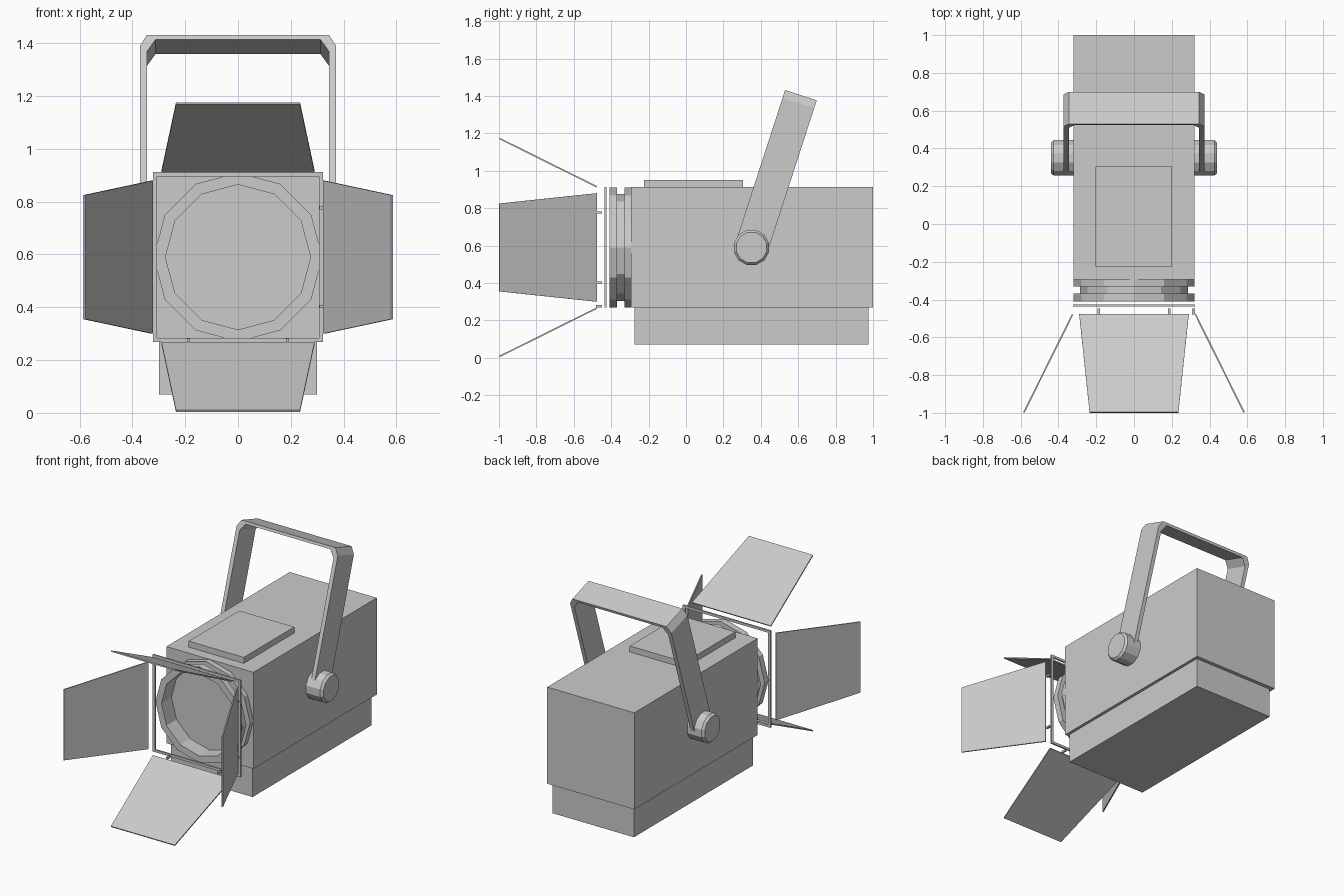
import bpy, bmesh, math
from mathutils import Matrix, Vector

if "Cube" in bpy.data.objects:
    bpy.data.objects.remove(bpy.data.objects["Cube"])

CZ = 0.59  # height of the optical axis


def make(name, verts, faces):
    me = bpy.data.meshes.new(name)
    me.from_pydata([tuple(v) for v in verts], [], faces)
    bm = bmesh.new()
    bm.from_mesh(me)
    bmesh.ops.recalc_face_normals(bm, faces=bm.faces)
    bm.to_mesh(me)
    bm.free()
    ob = bpy.data.objects.new(name, me)
    bpy.context.collection.objects.link(ob)
    return ob


def prism(name, a, b):
    """Solid between two matching outlines."""
    n = len(a)
    faces = [list(range(n)), list(range(n, 2 * n))]
    faces += [[i, (i + 1) % n, n + (i + 1) % n, n + i] for i in range(n)]
    return make(name, list(a) + list(b), faces)


def box(name, x0, x1, y0, y1, z0, z1):
    def ring(z):
        return [(x0, y0, z), (x1, y0, z), (x1, y1, z), (x0, y1, z)]
    return prism(name, ring(z0), ring(z1))


def lathe(name, profile, n=12, offset=0.0):
    """Revolve (axial, radius) points about local z; ends are capped."""
    verts, faces = [], []
    for h, r in profile:
        for i in range(n):
            t = 2 * math.pi * i / n + offset
            verts.append((r * math.cos(t), r * math.sin(t), h))
    m = len(profile)
    for k in range(m - 1):
        for i in range(n):
            j = (i + 1) % n
            faces.append([k * n + i, k * n + j, (k + 1) * n + j, (k + 1) * n + i])
    faces += [list(range(n)), list(range((m - 1) * n, m * n))]
    return make(name, verts, faces)


# Housing
box("housing", -0.32, 0.32, -0.295, 1.0, 0.27, 0.912)
box("lower_housing", -0.30, 0.30, -0.275, 0.975, 0.07, 0.27)
box("top_plate", -0.205, 0.20, -0.225, 0.305, 0.912, 0.952)

# Lens barrel: two flanges, a neck and a recessed lens
barrel = lathe("lens_barrel", [
    (0.29, 0.32), (0.33, 0.32), (0.33, 0.285), (0.368, 0.285), (0.368, 0.32),
    (0.41, 0.32), (0.41, 0.275), (0.305, 0.275)])
barrel.matrix_world = Matrix.Translation((0, 0, CZ)) @ Matrix.Rotation(math.pi / 2, 4, 'X')

# Square door frame, doors and hinge pins
H, T = 0.322, 0.016
for k, side in enumerate(("top", "right", "bottom", "left")):
    R = Matrix.Translation((0, 0, CZ)) @ Matrix.Rotation(k * math.pi / 2, 4, 'Y')
    e = H - T if k % 2 else H
    bar = box("frame_bar_" + side, -e, e, -0.436, -0.425, H - T, H)
    bar.matrix_world = R
    quad = [Vector(p) for p in ((-0.29, -0.478, 0.325), (0.29, -0.478, 0.325),
                                (0.235, -0.998, 0.583), (-0.235, -0.998, 0.583))]
    off = Vector((0, 0.444, 0.896)) * 0.004
    door = prism("barn_door_" + side, [p + off for p in quad], [p - off for p in quad])
    door.matrix_world = R
    if side in ("right", "bottom"):
        for s in (-1, 1):
            pin = box("hinge_pin_" + side, s * 0.187 - 0.006, s * 0.187 + 0.006,
                      -0.48, -0.448, 0.308, 0.322)
            pin.matrix_world = R

# Tilted yoke: strip outline in local x/z, extruded across its width
outer = [(0.372, 0.0), (0.372, 0.812), (0.345, 0.856)]
inner = [(0.345, 0.0), (0.345, 0.79), (0.312, 0.838)]
path = list(zip(outer, inner))
path += [((-o[0], o[1]), (-i[0], i[1])) for o, i in reversed(path)]
verts, faces = [], []
for o, i in path:
    for x, z in (o, i):
        verts += [(x, -0.089, z), (x, 0.089, z)]
for k in range(len(path) - 1):
    a, b = 4 * k, 4 * k + 4
    for p, q in ((0, 1), (1, 3), (3, 2), (2, 0)):
        faces.append([a + p, a + q, b + q, b + p])
faces += [[0, 1, 3, 2], [len(verts) - 4 + i for i in (0, 1, 3, 2)]]
yoke = make("yoke", verts, faces)
yoke.matrix_world = Matrix.Translation((0, 0.35, CZ)) @ Matrix.Rotation(math.radians(-18), 4, 'X')

# Pivot knobs
for s, side in ((1, "right"), (-1, "left")):
    knob = lathe("knob_" + side, [(0.315, 0.097), (0.425, 0.097), (0.44, 0.084)],
                 12, math.pi / 12)
    knob.matrix_world = (Matrix.Translation((0, 0.35, CZ))
                         @ Matrix.Rotation(s * math.pi / 2, 4, 'Y'))
